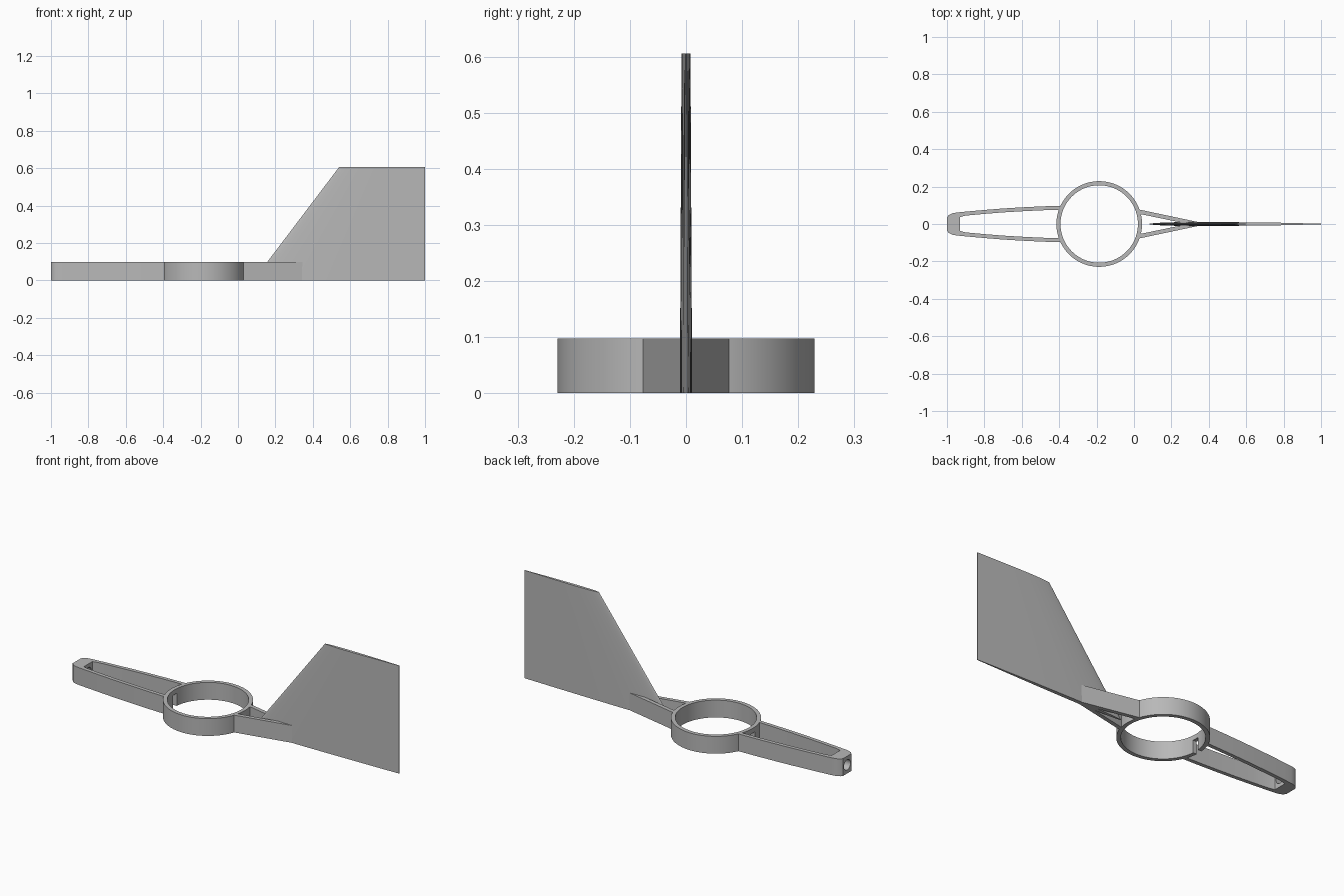
import bpy, bmesh, math
from mathutils import Matrix

if "Cube" in bpy.data.objects:
    bpy.data.objects.remove(bpy.data.objects["Cube"], do_unlink=True)

HEIGHT = 0.097           # height of the ring and arms
RING_X = -0.186          # ring centre
RING_R, BORE_R = 0.229, 0.207
FIN_TOP = 0.605

grey = bpy.data.materials.new("plain_grey")
grey.use_nodes = True
colour = (0.48, 0.48, 0.48, 1)
grey.diffuse_color = colour
grey.node_tree.nodes["Principled BSDF"].inputs["Base Color"].default_value = colour


def make_object(name, bm):
    bmesh.ops.recalc_face_normals(bm, faces=bm.faces)
    mesh = bpy.data.meshes.new(name)
    bm.to_mesh(mesh)
    bm.free()
    mesh.materials.append(grey)
    obj = bpy.data.objects.new(name, mesh)
    bpy.context.collection.objects.link(obj)
    return obj


def prism(name, outline):
    """Upright slab from a plan outline."""
    bm = bmesh.new()
    face = bm.faces.new([bm.verts.new((x, y, 0)) for x, y in outline])
    top = bmesh.ops.extrude_face_region(bm, geom=[face])["geom"]
    bmesh.ops.translate(bm, vec=(0, 0, HEIGHT),
                        verts=[v for v in top if isinstance(v, bmesh.types.BMVert)])
    return make_object(name, bm)


def cylinder(name, radius, depth, matrix, sides=96):
    bm = bmesh.new()
    bmesh.ops.create_cone(bm, cap_ends=True, segments=sides, radius1=radius,
                          radius2=radius, depth=depth, matrix=matrix)
    return make_object(name, bm)


def box(name, centre, size):
    bm = bmesh.new()
    bmesh.ops.create_cube(bm, size=1, matrix=Matrix.Translation(centre)
                          @ Matrix.Diagonal((*size, 1)))
    return make_object(name, bm)


def cut(obj, cutter):
    mod = obj.modifiers.new("cut", 'BOOLEAN')
    mod.operation, mod.solver, mod.object = 'DIFFERENCE', 'EXACT', cutter
    bpy.context.view_layer.objects.active = obj
    bpy.ops.object.modifier_apply(modifier=mod.name)


def mirrored(points):
    return [(x, -y) for x, y in reversed(points)]


# Ring and arms
ring = cylinder("ring", RING_R, HEIGHT, Matrix.Translation((RING_X, 0, HEIGHT / 2)))

outer = [(-0.375, 0.098), (-0.5, 0.094), (-0.6, 0.089), (-0.7, 0.083), (-0.8, 0.075),
         (-0.9, 0.066), (-0.95, 0.061), (-0.972, 0.057), (-0.99, 0.048), (-1, 0.036)]
inner = [(-0.93, 0.037), (-0.9, 0.045), (-0.8, 0.054), (-0.7, 0.062), (-0.6, 0.068),
         (-0.5, 0.073), (-0.375, 0.077)]
yoke = prism("front_yoke", outer + mirrored(outer) + mirrored(inner) + inner)

tail_arms = [prism(f"tail_arm_{side}", [(0, s * 0.083), (0.35, s * 0.009), (0.35, 0),
                                        (0.29, 0), (0, s * 0.06)])
             for side, s in (("left", 1), ("right", -1))]

# Cutters: ring bore, nose hole, and small slot at the front of the ring
bore = cylinder("bore_cutter", BORE_R, 1, Matrix.Translation((RING_X, 0, 0)))
nose_hole = cylinder("nose_hole_cutter", 0.029, 0.2,
                     Matrix.Translation((-0.97, 0, HEIGHT / 2))
                     @ Matrix.Rotation(math.pi / 2, 4, 'Y'), 32)
slot = box("slot_cutter", (RING_X - RING_R, 0, 0.02), (0.08, 0.035, 0.1))
for part in [ring, yoke] + tail_arms:
    cut(part, bore)
cut(yoke, nose_hole)
cut(ring, slot)
for cutter in (bore, nose_hole, slot):
    bpy.data.objects.remove(cutter, do_unlink=True)

# Tail fin: a thin aerofoil lofted from its root to its tip
STEPS = 20


def aerofoil(bm, lead, half, z):
    stations = [(i / STEPS) ** 2 for i in range(STEPS + 1)]
    side = []
    for u in stations:
        nose = math.sqrt(max(0, 1 - (1 - u / 0.3) ** 2)) if u < 0.3 else 1
        tail = 1 if u < 0.3 else 1 - 0.85 * ((u - 0.3) / 0.7) ** 1.5
        side.append((lead + u * (1 - lead), half * nose * tail))
    return [bm.verts.new((x, y, z)) for x, y in side + mirrored(side)[:-1]]


bm = bmesh.new()
root = aerofoil(bm, 0.082, 0.011, 0)
tip = aerofoil(bm, 0.54, 0.008, FIN_TOP)
for i in range(len(root)):
    j = (i + 1) % len(root)
    bm.faces.new((root[i], root[j], tip[j], tip[i]))
bm.faces.new(root)
bm.faces.new(tip)
fin = make_object("tail_fin", bm)

# Smooth curved walls, keep hard edges
for part in [ring, yoke, fin] + tail_arms:
    bpy.ops.object.select_all(action='DESELECT')
    part.select_set(True)
    bpy.context.view_layer.objects.active = part
    bpy.ops.object.shade_smooth_by_angle(angle=math.radians(30))
